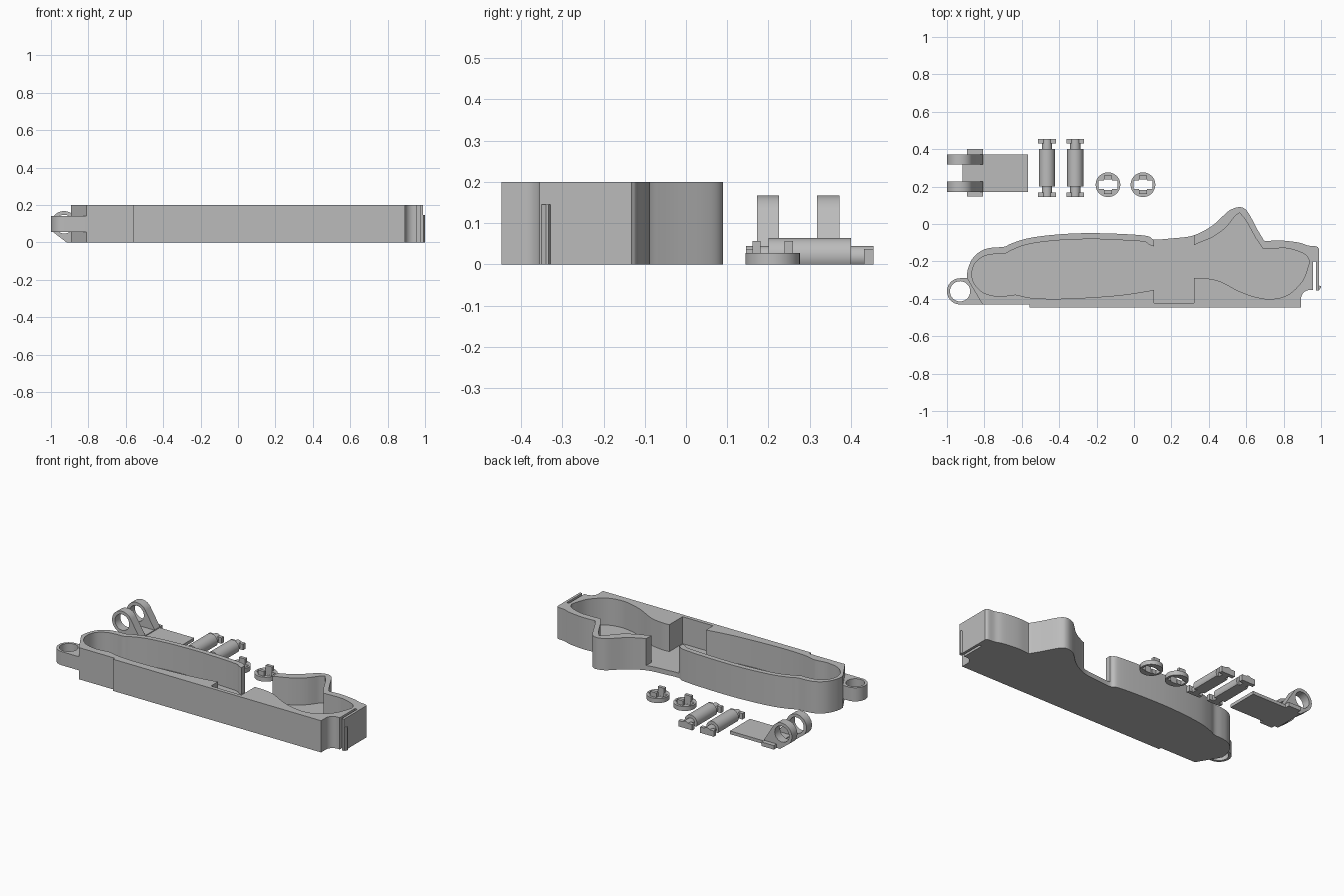
import bpy
import bmesh
from math import cos, sin, pi
from mathutils import Matrix, Vector

default_cube = bpy.data.objects.get("Cube")
if default_cube:
    bpy.data.objects.remove(default_cube)

GREY = bpy.data.materials.new("plain grey")
GREY.use_nodes = True
GREY.diffuse_color = (0.5, 0.5, 0.5, 1)
GREY.node_tree.nodes["Principled BSDF"].inputs["Base Color"].default_value = GREY.diffuse_color


def curve(points, steps=5):
    """Smooth run passing through the given points."""
    pts = [Vector(p) for p in points]
    pts = [2 * pts[0] - pts[1]] + pts + [2 * pts[-1] - pts[-2]]
    run = []
    for a, b, c, d in zip(pts, pts[1:], pts[2:], pts[3:]):
        for i in range(steps):
            t = i / steps
            run.append((2 * b + (c - a) * t + (2 * a - 5 * b + 4 * c - d) * t * t
                        + (3 * b - a - 3 * c + d) * t ** 3) / 2)
    return [tuple(p) for p in run] + [tuple(points[-1])]


def arc(cx, cy, radius, start=0, end=2 * pi, count=48):
    closed = end - start > 2 * pi - 0.01
    n = count if closed else count - 1
    return [(cx + radius * cos(start + (end - start) * i / n),
             cy + radius * sin(start + (end - start) * i / n)) for i in range(count)]


def rect(x0, x1, y0, y1):
    return [(x0, y0), (x1, y0), (x1, y1), (x0, y1)]


def prism(name, outline, low, high, upright=False):
    """Extrude an outline along z, or an x-z outline along y when upright."""
    bm = bmesh.new()
    place = (lambda p: (p[0], low, p[1])) if upright else (lambda p: (p[0], p[1], low))
    face = bm.faces.new([bm.verts.new(place(p)) for p in outline])
    new = bmesh.ops.extrude_face_region(bm, geom=[face])["geom"]
    shift = (0, high - low, 0) if upright else (0, 0, high - low)
    bmesh.ops.translate(bm, vec=shift, verts=[v for v in new if isinstance(v, bmesh.types.BMVert)])
    bmesh.ops.recalc_face_normals(bm, faces=bm.faces)
    mesh = bpy.data.meshes.new(name)
    bm.to_mesh(mesh)
    bm.free()
    mesh.materials.append(GREY)
    obj = bpy.data.objects.new(name, mesh)
    bpy.context.collection.objects.link(obj)
    return obj


def combine(obj, tool, operation="UNION"):
    """Apply a boolean and discard the tool."""
    mod = obj.modifiers.new("combine", "BOOLEAN")
    mod.object, mod.operation, mod.solver = tool, operation, "EXACT"
    bpy.context.view_layer.objects.active = obj
    bpy.ops.object.modifier_apply(modifier=mod.name)
    bpy.data.objects.remove(tool)


def finish(obj):
    bpy.ops.object.select_all(action="DESELECT")
    obj.select_set(True)
    bpy.context.view_layer.objects.active = obj
    bpy.ops.object.shade_smooth_by_angle(angle=0.5)


# Case body: contoured back edge, straight front edge
back_edge = curve([(-.893, -.29), (-.888, -.24), (-.86, -.18), (-.81, -.14), (-.755, -.126),
                   (-.695, -.122), (-.65, -.102), (-.56, -.075), (-.42, -.057), (-.26, -.049),
                   (-.07, -.053), (.07, -.064), (.107, -.083), (.2, -.077), (.3, -.066),
                   (.37, -.038), (.43, 0), (.5, .065), (.535, .084), (.567, .09), (.594, .08),
                   (.62, .045), (.66, -.03), (.693, -.085)])
end_edge = curve([(.7, -.092), (.78, -.088), (.88, -.099), (.93, -.115), (.975, -.12), (.989, -.132)])
corner = arc(.94, -.4, .047, pi / 2, pi, 10)
case = prism("case", back_edge + end_edge + [(.989, -.355)] + corner +
             [(.893, -.447), (-.56, -.447), (-.56, -.43), (-.81, -.43)], 0, .2)

# Hollow: long chamber, square pocket with open back, and flared chamber
long_chamber = curve([(.107, -.12), (.08, -.11), (.06, -.096), (-.02, -.089), (-.21, -.081),
                      (-.4, -.087), (-.56, -.107), (-.65, -.138), (-.69, -.158), (-.74, -.16),
                      (-.8, -.172), (-.85, -.21), (-.867, -.27), (-.85, -.325), (-.8, -.37),
                      (-.72, -.387), (-.65, -.379), (-.62, -.38), (-.56, -.394), (-.45, -.4),
                      (-.29, -.396), (-.07, -.38), (.107, -.353)])
flare_front = curve([(.32, -.29), (.38, -.29), (.46, -.307), (.57, -.363), (.67, -.395),
                     (.75, -.4), (.83, -.375), (.9, -.305), (.93, -.23), (.936, -.195),
                     (.91, -.16), (.83, -.132), (.76, -.13), (.69, -.133)])
flare_back = curve([(.65, -.075), (.6, .015), (.565, .06)]) + \
    curve([(.54, .043), (.49, -.02), (.42, -.07), (.35, -.1), (.32, -.113)])
hollow = prism("hollow_cutter", [(.107, .15)] + long_chamber + [(.107, -.423), (.32, -.423)] +
               flare_front + flare_back + [(.32, .15)], .03, .3)
combine(case, hollow, "DIFFERENCE")

# Latch slot and catch at the right end
combine(case, prism("slot_cutter", rect(.957, .973, -.37, -.2), -.1, .3), "DIFFERENCE")
catch = prism("catch", [(.98, -.35), (.993, -.35), (1, -.34), (1, -.333), (.98, -.325)], 0, .145)
combine(case, catch)

# Hinge tongue with its eye at the left end
HX, HY = -.93, -.36
tongue = prism("tongue", arc(HX, HY, .07, pi / 2, 3 * pi / 2, 25) + [(-.8, -.43), (-.876, -.29)],
               .056, .142)
combine(case, tongue)
combine(case, prism("eye_cutter", arc(HX, HY, .054), -.1, .3), "DIFFERENCE")
finish(case)

# Hinged bracket: plate, side stubs and two pierced ears
bracket = prism("bracket", rect(-.917, -.567, .172, .372), 0, .02)
combine(bracket, prism("stubs", rect(-.893, -.807, .148, .4), 0, .025))
for y0, y1 in ((.172, .226), (.318, .372)):
    ear = prism("ear", arc(HX, .097, .07, .45, 3.9, 36) + [(-.917, 0), (-.807, 0), (-.807, .03)],
                y0, y1, upright=True)
    combine(ear, prism("ear_cutter", arc(HX, .097, .05), 0, .5, upright=True), "DIFFERENCE")
    combine(bracket, ear)
finish(bracket)

# Two rollers with flat undersides and T-shaped ends
MID = .3
for side, x in (("left", -.314), ("right", -.465)):
    roller = prism(side + "_roller", arc(x, .021, .043, -.51, pi + .51, 36),
                   MID - .1, MID + .1, upright=True)
    combine(roller, prism("shaft", arc(x, .018, .027, -.73, pi + .73, 24),
                          MID - .155, MID + .155, upright=True))
    for y in (MID - .143, MID + .143):
        combine(roller, prism("end_bar", rect(x - .048, x + .048, y - .012, y + .012), 0, .037))
    finish(roller)

# Two round caps with a cross opening and a pair of pegs
KY = .21
for side, x in (("left", .048), ("right", -.139)):
    cap = prism(side + "_cap", arc(x, KY, .066), 0, .028)
    cross = [(x + sx * px, KY + sy * py) for sx, sy, run in
             ((1, 1, 1), (-1, 1, -1), (-1, -1, 1), (1, -1, -1))
             for px, py in ((.052, .022), (.022, .022), (.022, .029))[::run]]
    combine(cap, prism("cross_cutter", cross, -.1, .1), "DIFFERENCE")
    for y in (KY - .039, KY + .039):
        combine(cap, prism("peg", rect(x - .022, x + .022, y - .0101, y + .0101), .01, .057))
    finish(cap)
